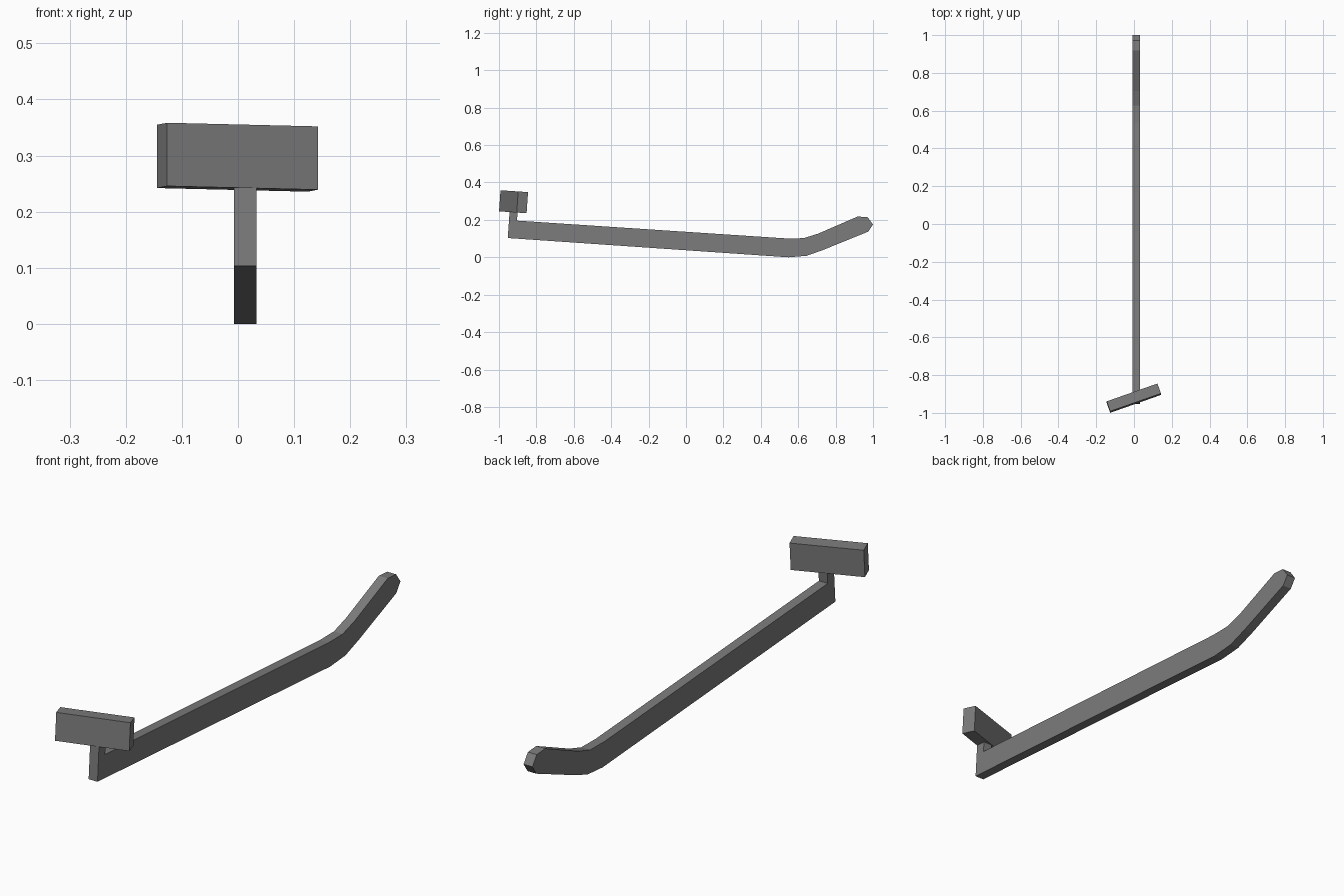
import bpy, bmesh
from math import radians
from mathutils import Matrix, Vector

cube = bpy.data.objects.get("Cube")
if cube:
    bpy.data.objects.remove(cube, do_unlink=True)

# Single grey finish
grey = bpy.data.materials.new("dark_grey")
grey.use_nodes = True
colour = (0.2, 0.2, 0.2, 1)
grey.diffuse_color = colour
grey.node_tree.nodes["Principled BSDF"].inputs["Base Color"].default_value = colour


def add_object(name, bm):
    bmesh.ops.recalc_face_normals(bm, faces=bm.faces)
    mesh = bpy.data.meshes.new(name)
    bm.to_mesh(mesh)
    bm.free()
    mesh.materials.append(grey)
    obj = bpy.data.objects.new(name, mesh)
    bpy.context.collection.objects.link(obj)
    return obj


def extrude_profile(name, points, x0, x1):
    """Extrude a side outline of (y, z) points from x0 to x1."""
    bm = bmesh.new()
    face = bm.faces.new([bm.verts.new((x0, y, z)) for y, z in points])
    new = bmesh.ops.extrude_face_region(bm, geom=[face])["geom"]
    moved = [v for v in new if isinstance(v, bmesh.types.BMVert)]
    bmesh.ops.translate(bm, verts=moved, vec=Vector((x1 - x0, 0, 0)))
    return add_object(name, bm)


# Long arm with upright post at the front and bent, blunt tip at the back
outline = [(-0.953, 0.103), (-0.942, 0.26), (-0.898, 0.26), (-0.904, 0.196),
           (0.535, 0.101), (0.628, 0.102), (0.705, 0.126), (0.918, 0.218),
           (0.972, 0.214), (1.0, 0.175), (0.974, 0.137), (0.73, 0.038),
           (0.645, 0.008), (0.548, 0.0)]
extrude_profile("arm_and_post", outline, -0.007, 0.033)

# Flat plate on the post, turned sideways and tilted with the arm
bm = bmesh.new()
bmesh.ops.create_cube(bm, size=1)
placement = (Matrix.Translation((-0.001, -0.922, 0.297))
             @ Matrix.Rotation(radians(-3.9), 4, "X")
             @ Matrix.Rotation(radians(19.4), 4, "Z")
             @ Matrix.Diagonal((0.285, 0.056, 0.113, 1)))
bmesh.ops.transform(bm, matrix=placement, verts=bm.verts)
add_object("head_plate", bm)
